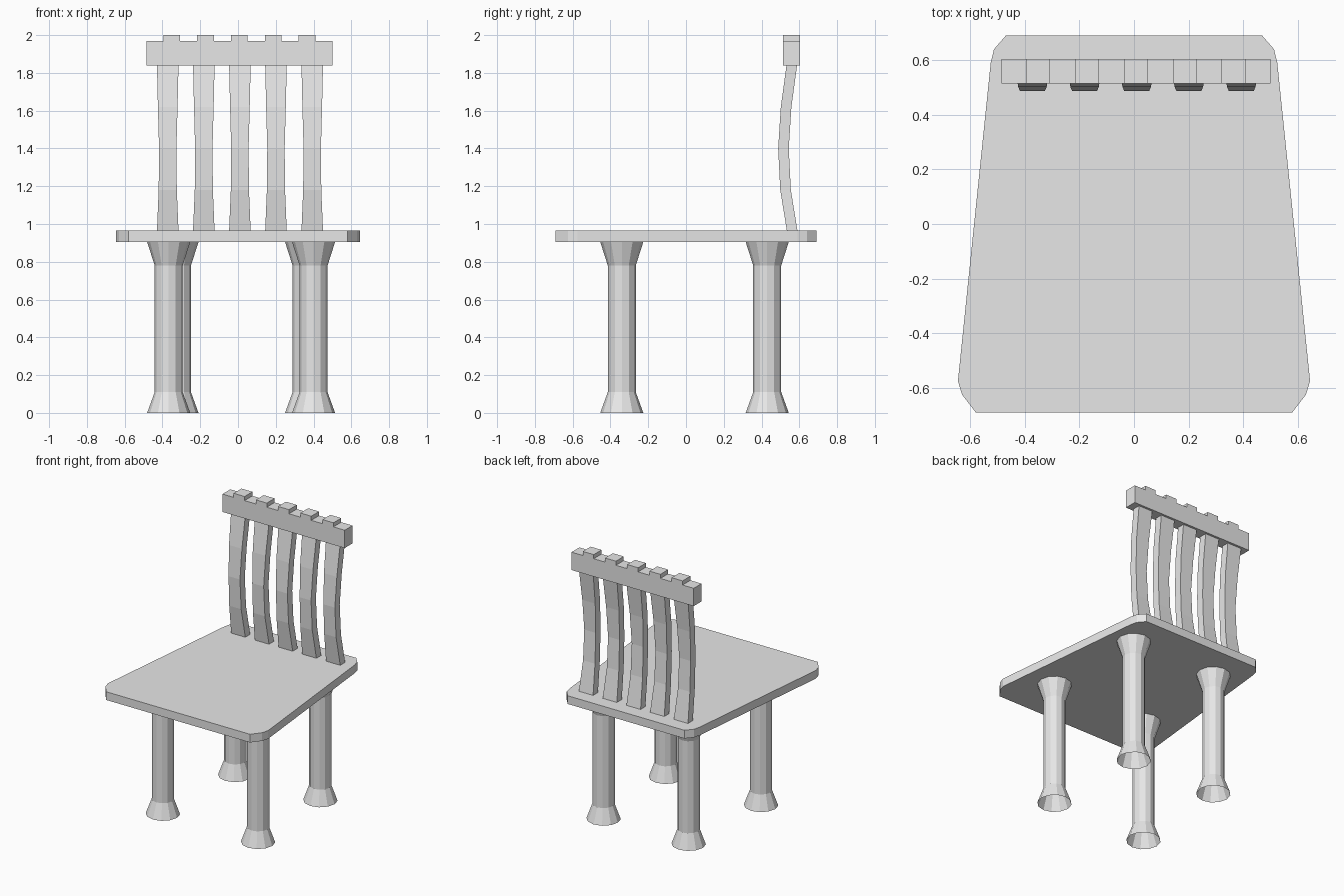
import bpy, bmesh, math

cube = bpy.data.objects.get("Cube")
if cube:
    bpy.data.objects.remove(cube, do_unlink=True)

GREY = (0.8, 0.8, 0.8, 1)
mat = bpy.data.materials.new("plain_grey")
mat.use_nodes = True
mat.diffuse_color = GREY
mat.node_tree.nodes["Principled BSDF"].inputs["Base Color"].default_value = GREY


def finish(bm, name, closed=True):
    if closed:
        bmesh.ops.recalc_face_normals(bm, faces=bm.faces)
    mesh = bpy.data.meshes.new(name)
    bm.to_mesh(mesh)
    bm.free()
    mesh.materials.append(mat)
    obj = bpy.data.objects.new(name, mesh)
    bpy.context.collection.objects.link(obj)
    return obj


def loft(name, loops, cap=True):
    """Skin a stack of equal-length point loops."""
    bm = bmesh.new()
    rings = [[bm.verts.new(p) for p in loop] for loop in loops]
    n = len(rings[0])
    for low, high in zip(rings, rings[1:]):
        for i in range(n):
            j = (i + 1) % n
            bm.faces.new((low[i], low[j], high[j], high[i]))
    if cap:
        bm.faces.new(rings[0][::-1])
        bm.faces.new(rings[-1])
    return finish(bm, name, cap)


# Tapered seat with clipped corners
half = [(0.58, -0.69), (0.63, -0.625), (0.645, -0.575),
        (0.525, 0.59), (0.513, 0.64), (0.47, 0.69)]
outline = half + [(-x, y) for x, y in reversed(half)]
loft("seat", [[(x, y, z) for x, y in outline] for z in (0.905, 0.965)])

# Flared hollow legs, open at the foot
SIDES = 12
leg_profile = [(0.114, 0), (0.074, 0.11), (0.074, 0.78), (0.114, 0.905)]
legs = {"front_right_leg": (-0.367, -0.34), "front_left_leg": (0.4, -0.34),
        "back_right_leg": (-0.323, 0.43), "back_left_leg": (0.363, 0.43)}
for name, (cx, cy) in legs.items():
    loft(name, [[(cx + r * math.cos(a), cy + r * math.sin(a), z)
                 for a in (math.tau * i / SIDES for i in range(SIDES))]
                for r, z in leg_profile], cap=False)

# Curved back slats: (height, centre y, half width)
slat_path = [(0.965, 0.562, 0.057), (1.18, 0.527, 0.048), (1.4, 0.516, 0.046),
             (1.62, 0.53, 0.052), (1.84, 0.56, 0.057)]
slat_x = [-0.372, -0.181, 0.01, 0.201, 0.393]
for k, cx in enumerate(slat_x, 1):
    loft(f"back_slat_{k}", [[(cx - w, cy - 0.028, z), (cx + w, cy - 0.028, z),
                             (cx + w, cy + 0.028, z), (cx - w, cy + 0.028, z)]
                            for z, cy, w in slat_path])

# Top rail, a single extruded outline with square teeth
BASE, NOTCH, TOP = 1.84, 1.97, 2.0
rail = [(-0.485, BASE), (-0.485, NOTCH)]
for k in range(5):
    tx = 0.007 + (k - 2) * 0.179
    rail += [(tx - 0.044, NOTCH), (tx - 0.044, TOP),
             (tx + 0.044, TOP), (tx + 0.044, NOTCH)]
rail += [(0.5, NOTCH), (0.5, BASE)]
loft("top_rail", [[(x, y, z) for x, z in rail] for y in (0.514, 0.604)])
